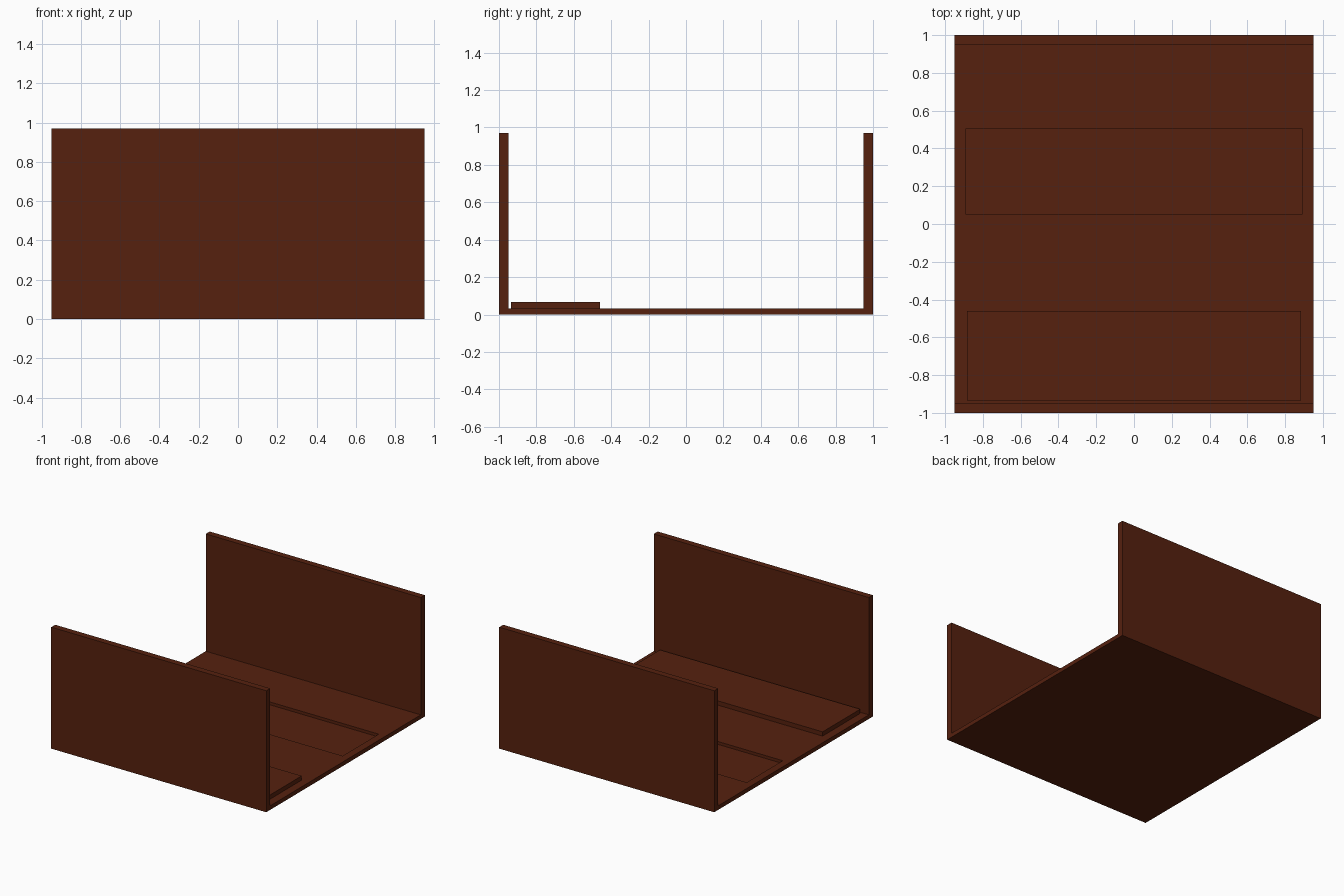
import bpy
import bmesh
from mathutils import Matrix, Vector

cube = bpy.data.objects.get("Cube")
if cube:
    bpy.data.objects.remove(cube, do_unlink=True)

HALF_WIDTH, HALF_DEPTH, HEIGHT = 0.95, 1.0, 0.97
WALL, FLOOR = 0.05, 0.033

brown = bpy.data.materials.new("reddish brown")
brown.use_nodes = True
colour = (0.093, 0.015, 0.0045, 1)
brown.diffuse_color = colour
brown.node_tree.nodes["Principled BSDF"].inputs["Base Color"].default_value = colour


def add_object(name, bm):
    bmesh.ops.recalc_face_normals(bm, faces=bm.faces)
    mesh = bpy.data.meshes.new(name)
    bm.to_mesh(mesh)
    bm.free()
    mesh.materials.append(brown)
    obj = bpy.data.objects.new(name, mesh)
    bpy.context.collection.objects.link(obj)
    return obj


def add_box(name, low, high):
    low, high = Vector(low), Vector(high)
    bm = bmesh.new()
    bmesh.ops.create_cube(bm, size=1, matrix=Matrix.Translation((low + high) / 2)
                          @ Matrix.Diagonal((high - low).to_4d()))
    return add_object(name, bm)


# Open-sided tray: U-shaped section swept along x
inner = HALF_DEPTH - WALL
section = [(-HALF_DEPTH, 0), (HALF_DEPTH, 0), (HALF_DEPTH, HEIGHT), (inner, HEIGHT),
           (inner, FLOOR), (-inner, FLOOR), (-inner, HEIGHT), (-HALF_DEPTH, HEIGHT)]
bm = bmesh.new()
face = bm.faces.new([bm.verts.new((-HALF_WIDTH, y, z)) for y, z in section])
swept = bmesh.ops.extrude_face_region(bm, geom=[face], use_keep_orig=True)
bmesh.ops.translate(bm, vec=(2 * HALF_WIDTH, 0, 0),
                    verts=[v for v in swept["geom"] if isinstance(v, bmesh.types.BMVert)])
tray = add_object("tray", bm)

# Shallow rectangular recess in the back half of the floor
cutter = add_box("recess_cutter", (-0.89, 0.05, 0.01), (0.89, 0.505, 0.2))
cutter.hide_render = True
cut = tray.modifiers.new("recess", "BOOLEAN")
cut.operation = "DIFFERENCE"
cut.solver = "EXACT"
cut.object = cutter
bpy.context.view_layer.objects.active = tray
bpy.ops.object.modifier_apply(modifier=cut.name)
bpy.data.objects.remove(cutter, do_unlink=True)

# Raised slab beside the front wall
add_box("raised_slab", (-0.885, -0.935, FLOOR), (0.885, -0.46, 0.067))
